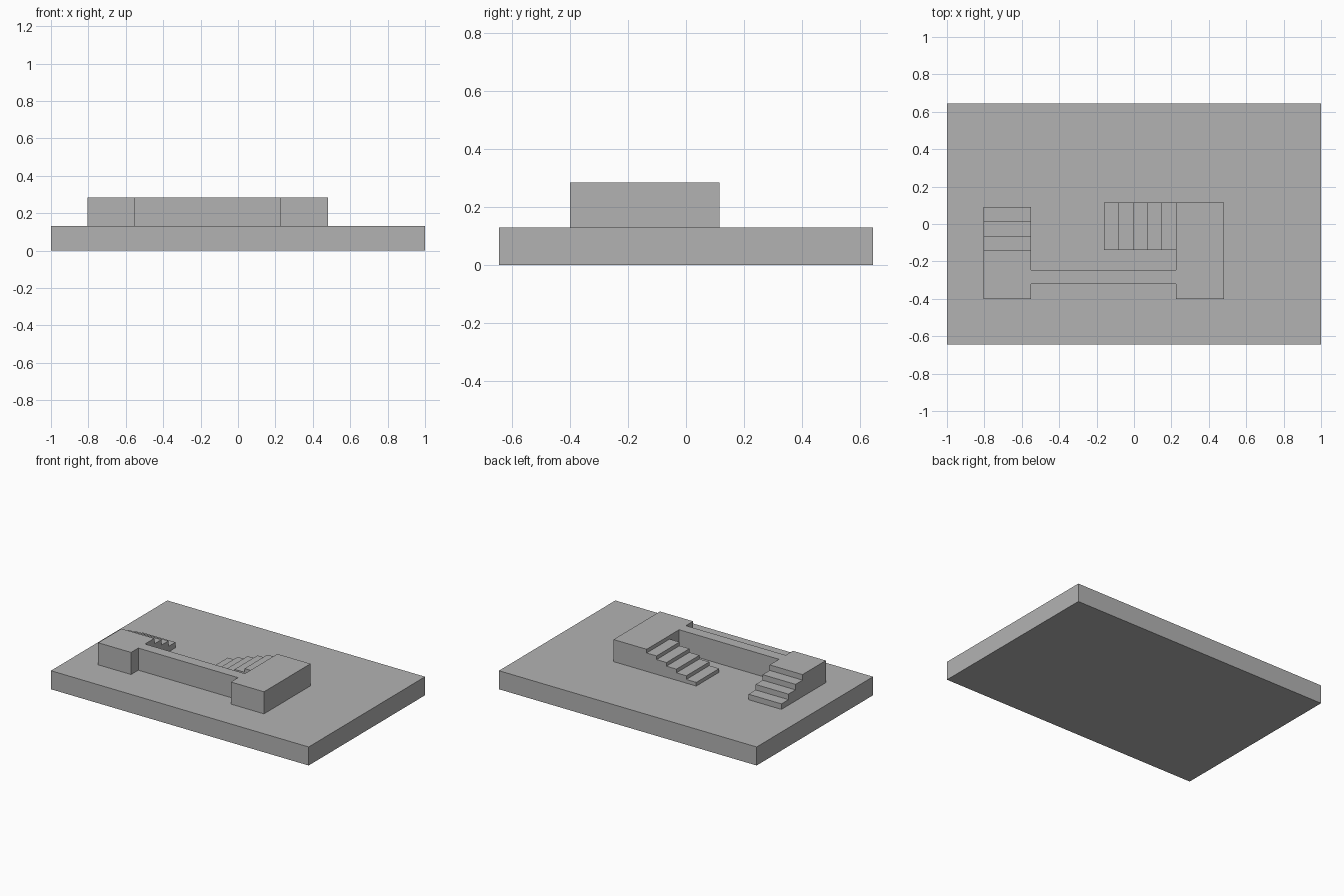
import bpy
import bmesh
from mathutils import Vector

cube = bpy.data.objects.get("Cube")
if cube:
    bpy.data.objects.remove(cube, do_unlink=True)

grey = bpy.data.materials.new("plain grey")
grey.use_nodes = True
colour = (0.45, 0.45, 0.45, 1)
grey.diffuse_color = colour
grey.node_tree.nodes["Principled BSDF"].inputs["Base Color"].default_value = colour

BASE_TOP, DECK_TOP = 0.13, 0.285


def extrude_profile(name, points, direction):
    """Make a solid by sweeping a flat outline along a direction."""
    bm = bmesh.new()
    face = bm.faces.new([bm.verts.new(p) for p in points])
    swept = bmesh.ops.extrude_face_region(bm, geom=[face], use_keep_orig=True)
    moved = [v for v in swept["geom"] if isinstance(v, bmesh.types.BMVert)]
    bmesh.ops.translate(bm, verts=moved, vec=Vector(direction))
    bmesh.ops.recalc_face_normals(bm, faces=bm.faces)
    mesh = bpy.data.meshes.new(name)
    bm.to_mesh(mesh)
    bm.free()
    mesh.materials.append(grey)
    obj = bpy.data.objects.new(name, mesh)
    bpy.context.collection.objects.link(obj)
    return obj


def stair_profile(start, end, steps):
    """Side outline (run, height) climbing from start at the foot to end at the deck."""
    rise = (DECK_TOP - BASE_TOP) / (steps + 1)
    run = (end - start) / steps
    outline = [(start, BASE_TOP)]
    for i in range(steps):
        height = BASE_TOP + (i + 1) * rise
        outline += [(start + i * run, height), (start + (i + 1) * run, height)]
    return outline + [(end, BASE_TOP)]


# Ground slab
slab = [(-1, -0.645, 0), (1, -0.645, 0), (1, 0.645, 0), (-1, 0.645, 0)]
extrude_profile("base_slab", slab, (0, 0, BASE_TOP))

# Two landings joined by a narrow walkway, one continuous plan
plan = [(-0.805, -0.40), (-0.55, -0.40), (-0.55, -0.32), (0.225, -0.32),
        (0.225, -0.40), (0.482, -0.40), (0.482, 0.115), (0.225, 0.115),
        (0.225, -0.245), (-0.55, -0.245), (-0.55, -0.142), (-0.805, -0.142)]
extrude_profile("raised_walkway", [(x, y, BASE_TOP) for x, y in plan],
                (0, 0, DECK_TOP - BASE_TOP))

# Three-step stair behind the small landing
extrude_profile("rear_stairs",
                [(-0.805, y, z) for y, z in stair_profile(0.092, -0.142, 3)],
                (0.255, 0, 0))

# Five-step stair beside the large landing
extrude_profile("side_stairs",
                [(x, -0.14, z) for x, z in stair_profile(-0.16, 0.225, 5)],
                (0, 0.255, 0))
